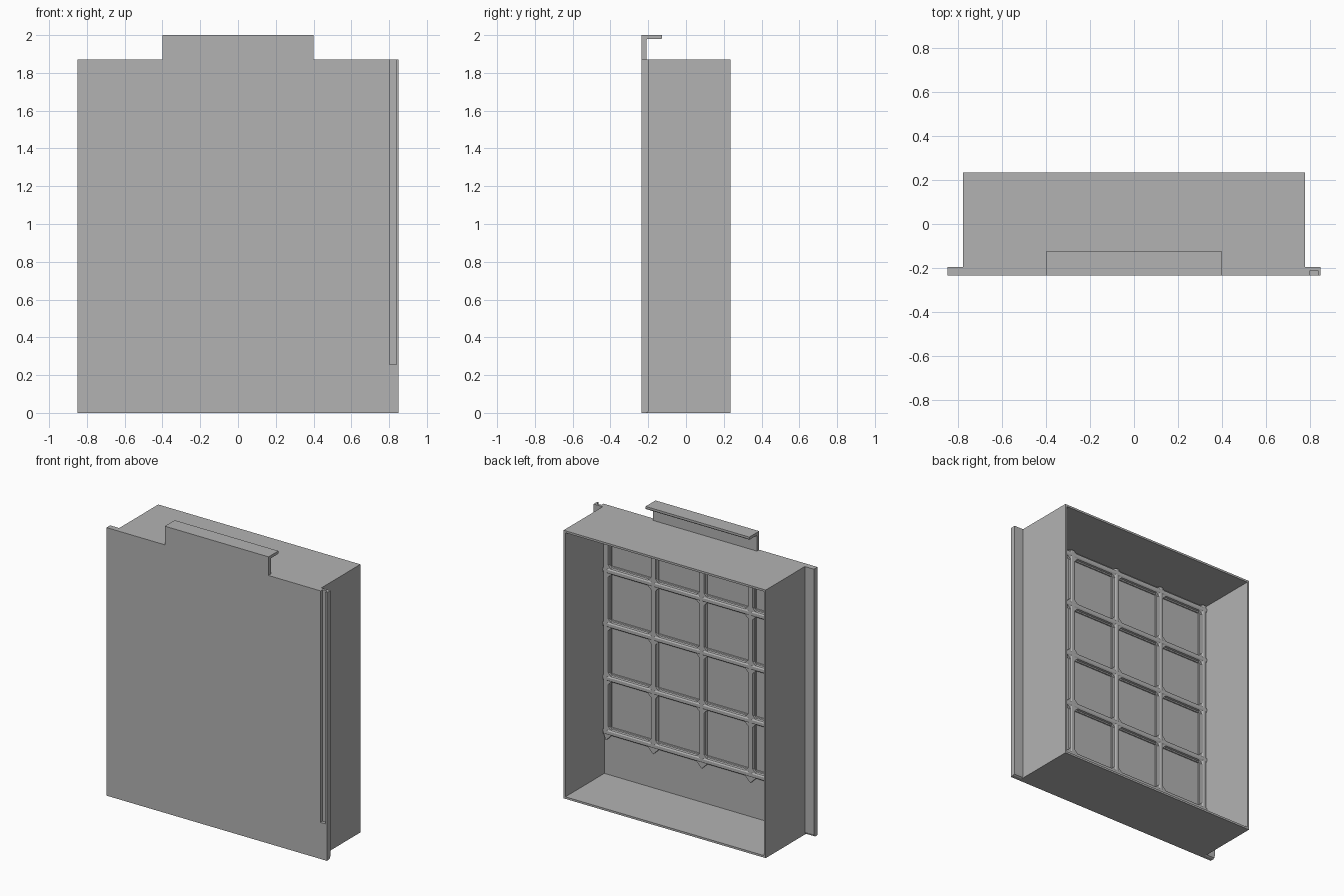
import bpy
import bmesh
from mathutils import Vector

cube = bpy.data.objects.get("Cube")
if cube:
    bpy.data.objects.remove(cube, do_unlink=True)

grey = bpy.data.materials.new("mid_grey")
grey.use_nodes = True
COLOUR = (0.45, 0.45, 0.45, 1)
grey.diffuse_color = COLOUR
grey.node_tree.nodes["Principled BSDF"].inputs["Base Color"].default_value = COLOUR

WIDTH, DEPTH, HEIGHT = 1.56, 0.235, 1.87   # box width, half depth, box height
FRONT, FLOOR, WALL = -DEPTH, -0.194, 0.02


def finish(name, bm):
    bmesh.ops.recalc_face_normals(bm, faces=bm.faces)
    mesh = bpy.data.meshes.new(name)
    bm.to_mesh(mesh)
    bm.free()
    mesh.materials.append(grey)
    obj = bpy.data.objects.new(name, mesh)
    bpy.context.collection.objects.link(obj)
    return obj


def add_prism(bm, profile, place, lo, hi):
    """Extrude a 2D profile; place(u, v, t) gives the 3D point."""
    verts = [bm.verts.new(place(u, v, lo)) for u, v in profile]
    cap = bm.faces.new(verts)
    ext = bmesh.ops.extrude_face_region(bm, geom=[cap], use_keep_orig=True)
    move = Vector(place(0, 0, hi)) - Vector(place(0, 0, lo))
    bmesh.ops.translate(bm, vec=move,
                        verts=[g for g in ext["geom"] if isinstance(g, bmesh.types.BMVert)])


def prism(name, profile, place, lo, hi):
    bm = bmesh.new()
    add_prism(bm, profile, place, lo, hi)
    return finish(name, bm)


def along_x(u, v, t):
    return (t, u, v)


# Open-backed box
bm = bmesh.new()
bmesh.ops.create_cube(bm, size=1)
for v in bm.verts:
    v.co = (v.co.x * WIDTH, DEPTH if v.co.y > 0 else FRONT + 0.02, (v.co.z + 0.5) * HEIGHT)
bm.normal_update()
back = max(bm.faces, key=lambda f: f.calc_center_median().y)
bmesh.ops.inset_region(bm, faces=[back], thickness=WALL)
inner = bmesh.ops.extrude_discrete_faces(bm, faces=[back])["faces"][0]
bmesh.ops.translate(bm, vec=(0, FLOOR - DEPTH, 0), verts=inner.verts)
finish("box_shell", bm)

# Front plate with side flanges, rounded along the lower back edge
plate = prism("front_plate",
              [(FRONT, 0), (-0.21, 0), (-0.2, 0.006), (-0.195, 0.02),
               (-0.195, HEIGHT), (FRONT, HEIGHT)], along_x, -0.85, 0.85)

# Guide slots cut into the flanges, open at the top
for side, label in ((1, "left"), (-1, "right")):
    bm = bmesh.new()
    bmesh.ops.create_cube(bm, size=1)
    for v in bm.verts:
        v.co = (side * (0.82 + v.co.x * 0.036),
                -0.212 if v.co.y > 0 else FRONT - 0.05,
                HEIGHT + 0.05 if v.co.z > 0 else 0.255)
    cutter = finish(label + "_slot_cutter", bm)
    cutter.hide_render = True
    cutter.hide_set(True)
    cut = plate.modifiers.new(label + "_slot", "BOOLEAN")
    cut.operation = "DIFFERENCE"
    cut.solver = "EXACT"
    cut.object = cutter

# Apply the cuts and discard the cutters
graph = bpy.context.evaluated_depsgraph_get()
cut_mesh = bpy.data.meshes.new_from_object(plate.evaluated_get(graph))
cutters = [m.object for m in plate.modifiers]
plate.modifiers.clear()
plate.data = cut_mesh
for c in cutters:
    bpy.data.objects.remove(c, do_unlink=True)

# Top handle: upright tab with a lip turned backwards
prism("handle_tab",
      [(FRONT, HEIGHT), (-0.21, HEIGHT), (-0.21, 1.975), (-0.205, 1.98),
       (-0.13, 1.98), (-0.126, 1.985), (-0.126, 2.0), (FRONT, 2.0)], along_x, -0.4, 0.4)

# Stiffening ribs behind the front plate
CELL, RIB_BASE = 0.375, 0.32
half = [(0.032, 0), (0.03, 0.006), (0.022, 0.008), (0.018, 0.02), (0.009, 0.026)]
rib = half + [(-u, h) for u, h in reversed(half)]
columns = [max(-0.74, min(0.74, (i - 2) * CELL)) for i in range(5)]
rows = [RIB_BASE + i * CELL for i in range(5)]

bm = bmesh.new()
for x in columns:
    add_prism(bm, rib, lambda u, v, t: (x + u, FLOOR + v, t), rows[0], HEIGHT - WALL)
for z in rows:
    add_prism(bm, rib, lambda u, v, t: (t, FLOOR + v, z + u), -0.76, 0.76)

# Diamond gussets where the ribs cross
diamond = [(0.06, 0), (0, 0.06), (-0.06, 0), (0, -0.06)]
for x in columns:
    for z in rows:
        add_prism(bm, diamond, lambda u, v, t: (x + u, t, z + v), FLOOR, FLOOR + 0.021)

# Keep everything inside the walls
for v in bm.verts:
    v.co.x = max(-0.765, min(0.765, v.co.x))
    v.co.z = min(v.co.z, HEIGHT - WALL + 0.005)
finish("rib_grid", bm)
